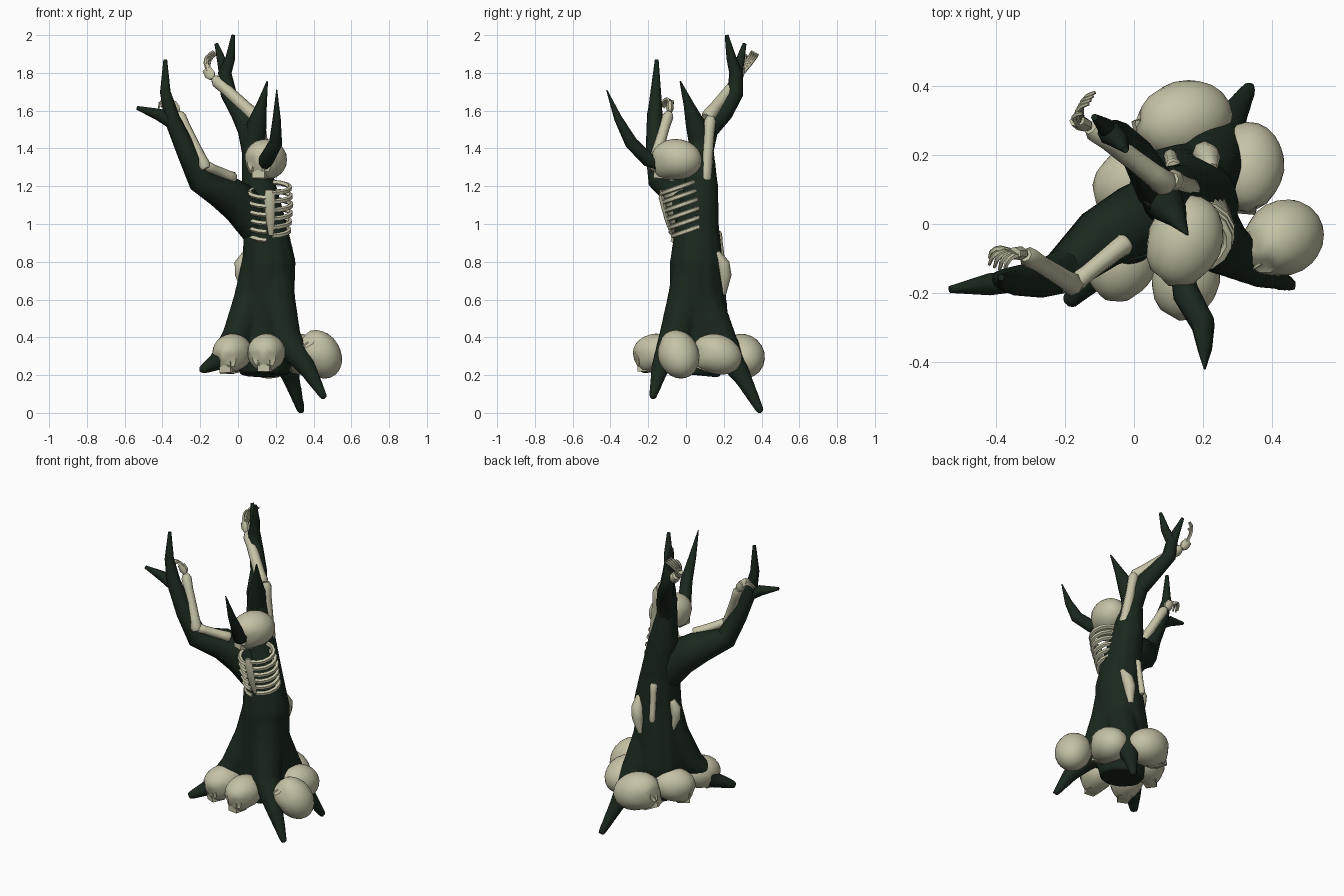
import bpy, bmesh, math
from mathutils import Vector, Matrix, Euler

cube = bpy.data.objects.get("Cube")
if cube:
    bpy.data.objects.remove(cube, do_unlink=True)


def material(name, rgb):
    m = bpy.data.materials.new(name)
    m.use_nodes = True
    m.diffuse_color = (*rgb, 1)
    bsdf = m.node_tree.nodes["Principled BSDF"]
    bsdf.inputs["Base Color"].default_value = (*rgb, 1)
    bsdf.inputs["Roughness"].default_value = 0.9
    return m


BARK = material("dark green bark", (0.010, 0.021, 0.012))
BONE = material("pale bone", (0.56, 0.54, 0.38))


def finish(bm, name, mat, angle=50):
    bmesh.ops.recalc_face_normals(bm, faces=bm.faces)
    mesh = bpy.data.meshes.new(name)
    bm.to_mesh(mesh)
    bm.free()
    mesh.materials.append(mat)
    ob = bpy.data.objects.new(name, mesh)
    bpy.context.collection.objects.link(ob)
    bpy.ops.object.select_all(action='DESELECT')
    ob.select_set(True)
    bpy.context.view_layer.objects.active = ob
    bpy.ops.object.shade_smooth_by_angle(angle=math.radians(angle))
    return ob


def add_tube(bm, points, radii, sides=8, flat=1.0):
    """Tapered tube along points; flat squashes it front to back."""
    pts = [Vector(p) for p in points]
    n = len(pts)
    last, frame, rings = None, None, []
    for i, p in enumerate(pts):
        t = (pts[min(i + 1, n - 1)] - pts[max(i - 1, 0)]).normalized()
        if frame is None:
            side = t.cross(Vector((0, 1, 0))).normalized()
            frame = [side, side.cross(t)]
        else:
            q = last.rotation_difference(t)
            frame = [q @ a for a in frame]
        last = t
        ring = []
        for k in range(sides):
            a = math.tau * k / sides
            off = frame[0] * math.cos(a) + frame[1] * math.sin(a) * flat
            ring.append(bm.verts.new(p + off * radii[i]))
        rings.append(ring)
    for a, b in zip(rings, rings[1:]):
        for k in range(sides):
            j = (k + 1) % sides
            bm.faces.new((a[k], a[j], b[j], b[k]))
    bm.faces.new(rings[0])
    bm.faces.new(rings[-1])


def limb(name, *paths, mat=BARK, sides=8, flat=1.0):
    bm = bmesh.new()
    for data in paths:
        add_tube(bm, [d[:3] for d in data], [d[3] for d in data], sides, flat)
    return finish(bm, name, mat)


def long_bone(name, a, b, r):
    """Shaft with swollen ends."""
    a, b = Vector(a), Vector(b)
    bm = bmesh.new()
    steps = (0, 0.06, 0.22, 0.75, 0.93, 1)
    swell = (0.8, 1.1, 0.95, 0.85, 0.95, 0.6)
    add_tube(bm, [a.lerp(b, s) for s in steps], [r * s for s in swell])
    return finish(bm, name, BONE)


def skull(name, loc, size, yaw=0, pitch=0, roll=0):
    """Cranium with sunken eyes and nose, flat face and upper jaw."""
    bm = bmesh.new()
    bmesh.ops.create_icosphere(bm, subdivisions=3, radius=1)
    for v in bm.verts:
        c = v.co.copy()
        if c.y < -0.15 and c.z < 0:
            f = min(1, (-0.15 - c.y) * 2)
            v.co.z *= 1 + 0.3 * f
            v.co.x *= 1 - 0.1 * f
        for ex in (-0.38, 0.38):
            d = (c - Vector((ex, -0.88, -0.2))).length
            if d < 0.27:
                v.co.y += 0.2 * (1 - (d / 0.27) ** 2)
        d = (c - Vector((0, -0.84, -0.54))).length
        if d < 0.17:
            v.co.y += 0.1
    jaw = bmesh.ops.create_cube(bm, size=1)["verts"]
    for v in jaw:
        taper = 0.75 if v.co.y < 0 else 1
        v.co = Vector((v.co.x * 0.85 * taper, v.co.y * 0.6 - 0.5,
                       v.co.z * 0.6 - 0.68))
    rot = Euler(map(math.radians, (pitch, roll, yaw))).to_matrix().to_4x4()
    scale = Matrix.Diagonal((0.95 * size, 1.2 * size, 0.94 * size, 1))
    bm.transform(Matrix.Translation(loc) @ rot @ scale)
    return finish(bm, name, BONE, 40)


def hand(name, wrist, knuckle, tip, curl, spread):
    """Palm and five curled fingers."""
    w, k, t = Vector(wrist), Vector(knuckle), Vector(tip)
    curl, spread = Vector(curl), Vector(spread)
    bm = bmesh.new()
    add_tube(bm, [w, w.lerp(k, 0.4), k], [0.016, 0.03, 0.026], 7, 0.7)
    for i in range(5):
        o = spread * (i - 2) / 2
        reach = 0.7 if i == 0 else 1
        root, end = k.lerp(w, 0.3) + o * 0.4, k.lerp(t, reach) + o
        bend = k.lerp(t, reach * 0.5) + o * 0.9 + curl
        path = [root.lerp(bend, s).lerp(bend.lerp(end, s), s)
                for s in (0, 0.3, 0.5, 0.75, 1)]
        add_tube(bm, path, [0.009, 0.009, 0.008, 0.007, 0.005], 5)
    return finish(bm, name, BONE)


# Trunk flaring into three roots, fused into one skin
tree = limb(
    "trunk_and_roots",
    [(.14, .05, .2, .13), (.14, .06, .3, .155), (.135, .075, .42, .16),
     (.148, .065, .6, .15), (.165, .055, .8, .142), (.142, .06, 1, .116),
     (.11, .08, 1.2, .092), (.085, .08, 1.4, .068), (.07, .09, 1.53, .052)],
    [(.19, .03, .8, .095), (.205, 0, .6, .1), (.25, -.06, .39, .088), (.37, -.14, .23, .048), (.46, -.178, .075, .02)],
    [(.17, .08, .78, .085), (.19, .1, .58, .1), (.23, .19, .36, .09), (.285, .31, .17, .045), (.337, .398, .002, .022)],
    [(.1, .05, .8, .08), (.065, .03, .6, .09), (-.01, -.04, .4, .078), (-.11, -.14, .27, .05), (-.195, -.232, .225, .024)],
    sides=12)
skin = tree.modifiers.new("fuse", 'REMESH')
skin.mode = 'VOXEL'
skin.voxel_size = 0.012
skin.use_smooth_shade = True
soften = tree.modifiers.new("soften", 'SMOOTH')
soften.factor = 0.5
soften.iterations = 8

# Forked branches and spikes
limb("right_branch",
     [(.13, .06, .92, .08), (.03, .02, 1.1, .115), (-.09, -.04, 1.18, .095),
      (-.2, -.135, 1.23, .068), (-.27, -.16, 1.38, .054),
      (-.35, -.165, 1.56, .042), (-.385, -.16, 1.7, .028), (-.385, -.155, 1.87, .01)],
     [(-.33, -.165, 1.52, .03), (-.42, -.175, 1.58, .032), (-.535, -.19, 1.615, .01)])
limb("back_branch",
     [(.085, .08, 1.36, .06), (.06, .11, 1.5, .062), (.01, .2, 1.59, .05), (-.05, .26, 1.69, .043),
      (-.07, .265, 1.8, .036), (-.04, .24, 1.88, .026), (-.025, .215, 2, .01)],
     [(-.07, .265, 1.77, .028), (-.085, .285, 1.86, .025), (-.115, .31, 1.955, .01)])
limb("upper_spike", [(.08, .08, 1.4, .06), (.1, .05, 1.53, .052), (.125, .015, 1.63, .028), (.155, -.03, 1.755, .004)])
limb("skull_spike", [(.13, -.1, 1.3, .03), (.15, -.2, 1.34, .04), (.2, -.29, 1.43, .036), (.205, -.36, 1.56, .022), (.205, -.42, 1.71, .003)])

# Skulls heaped around the base and one in the tree
skull("tree_skull", (.147, -.05, 1.342), .115, yaw=-20, pitch=-4)
skull("back_skull", (.145, .3, .3), .122, yaw=-75, pitch=-20)
skull("back_left_skull", (.33, .165, .31), .112, yaw=-5, pitch=-20)
skull("left_skull", (.435, -.04, .31), .115, yaw=-60, pitch=-55)
skull("front_skull", (.15, -.155, .32), .106, yaw=-8, pitch=2)
skull("front_right_skull", (-.03, -.105, .32), .106, yaw=-25, pitch=5)
skull("right_skull", (.0, .125, .315), .108, yaw=-55, pitch=5)

# Rib cage with breastbone
bm = bmesh.new()
for i in range(6):
    t = i / 5
    cy, z, rx = -.045 + .06 * t, 1.18 - .045 * i, .116 - .02 * abs(t - .4)
    for s in (-1, 1):
        arc = [math.radians(a) for a in range(8, 170, 23)]
        add_tube(bm, [(.167 + s * rx * math.sin(a), cy - .085 * math.cos(a),
                       z - .03 * math.cos(a) + .012 * s) for a in arc],
                 [.014] * len(arc), 5)
finish(bm, "ribs", BONE)
limb("breastbone", [(.165, -.13, 1.18, .02), (.167, -.13, 1.14, .03), (.172, -.1, 1.02, .024),
                    (.175, -.075, .94, .013)], mat=BONE, flat=.5)

# Raised arms
long_bone("right_upper_arm", (-.02, -.05, 1.24), (-.175, -.175, 1.31), .03)
long_bone("right_forearm", (-.17, -.18, 1.29), (-.315, -.09, 1.59), .032)
hand("right_hand", (-.32, -.085, 1.59), (-.35, -.085, 1.64), (-.405, -.125, 1.62), (-.02, .03, .06), (.03, -.015, .01))
long_bone("left_upper_arm", (.16, .1, 1.22), (.11, .13, 1.57), .033)
long_bone("left_forearm", (.1, .11, 1.56), (-.125, .28, 1.77), .036)
hand("left_hand", (-.135, .28, 1.77), (-.165, .3, 1.82), (-.125, .36, 1.91), (-.03, .02, .025), (.012, .022, -.012))

# Hips and thigh bone sunk into the trunk
limb("left_hip", [(.225, .16, .85, .018), (.215, .195, .79, .036), (.205, .205, .73, .036), (.19, .195, .63, .018)], mat=BONE)
limb("right_hip", [(.04, .09, .84, .02), (.015, .085, .79, .034), (.015, .08, .73, .03), (.03, .1, .66, .016)], mat=BONE)
long_bone("thigh_bone", (.115, .165, .96), (.105, .2, .72), .022)
